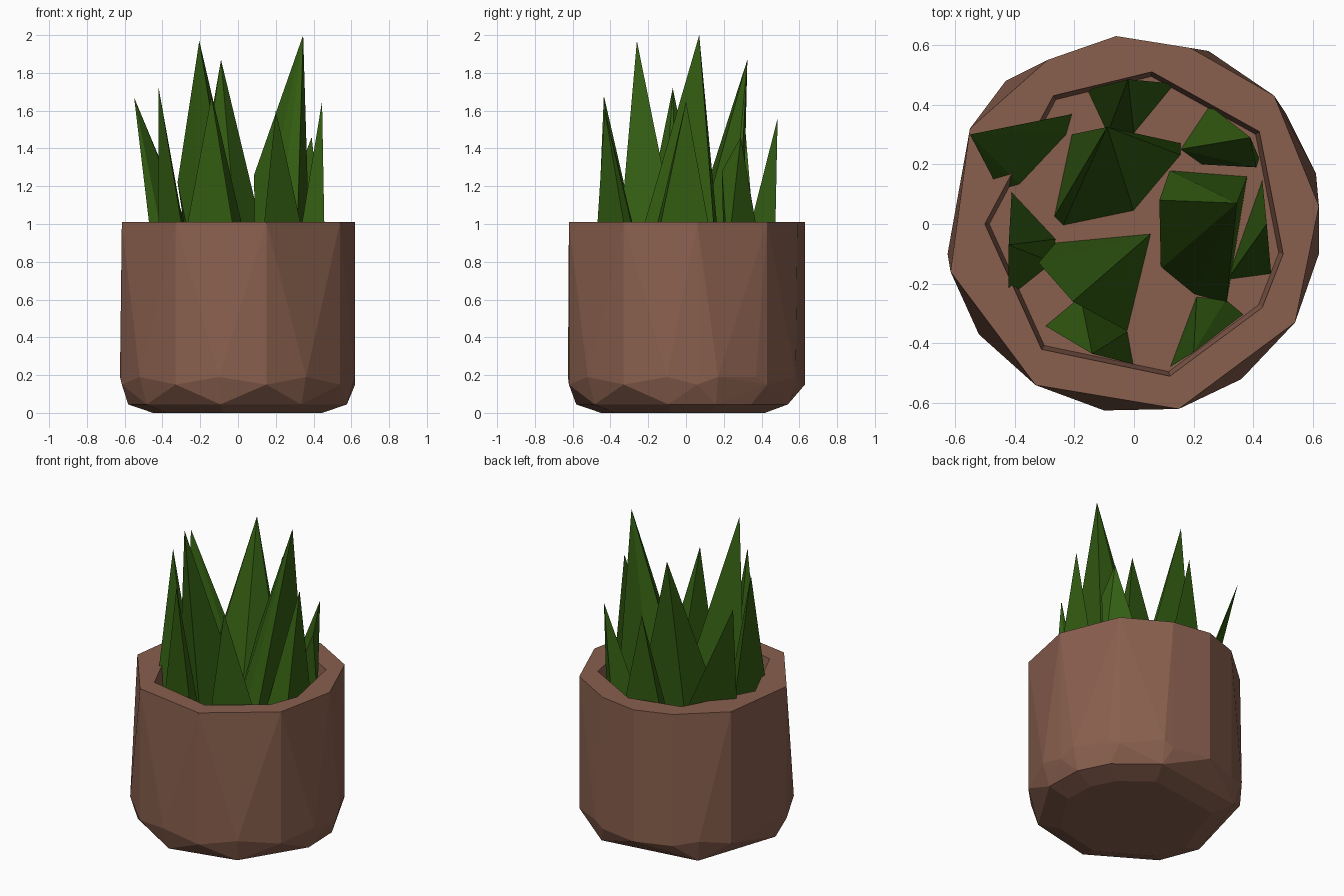
import bpy, bmesh
from mathutils import Vector

if "Cube" in bpy.data.objects:
    bpy.data.objects.remove(bpy.data.objects["Cube"])


def make_material(name, rgb):
    mat = bpy.data.materials.new(name)
    mat.use_nodes = True
    mat.diffuse_color = (*rgb, 1)
    mat.node_tree.nodes["Principled BSDF"].inputs["Base Color"].default_value = (*rgb, 1)
    return mat


clay = make_material("clay brown", (0.25, 0.115, 0.076))
green = make_material("leaf green", (0.033, 0.11, 0.006))


def finish(bm, name, mat):
    bmesh.ops.recalc_face_normals(bm, faces=bm.faces)
    mesh = bpy.data.meshes.new(name)
    bm.to_mesh(mesh)
    bm.free()
    mesh.materials.append(mat)
    obj = bpy.data.objects.new(name, mesh)
    bpy.context.collection.objects.link(obj)
    return obj


def hull(points):
    bm = bmesh.new()
    for p in points:
        bm.verts.new(p)
    result = bmesh.ops.convex_hull(bm, input=bm.verts)
    spare = {v for v in result["geom_interior"] + result["geom_unused"]
             if isinstance(v, bmesh.types.BMVert)}
    bmesh.ops.delete(bm, geom=list(spare), context="VERTS")
    return bm


def at(outline, z, scale=1):
    return [Vector((x * scale, y * scale, z)) for x, y in outline]


# Pot: faceted outer shell with a chamfered foot
RIM, FLOOR = 1.01, 0.85
rim = [(-.06, .63), (.19, .59), (.47, .43), (.62, .06), (.54, -.33),
       (.15, -.62), (-.33, -.54), (-.615, -.16), (-.55, .32), (-.29, .55)]
belly = [(.25, .58), (.51, .37), (.61, .17), (.62, -.1), (.36, -.52),
         (-.1, -.625), (-.52, -.37), (-.625, -.1), (-.43, .48)]
mouth = [(.06, .51), (.42, .31), (.5, -.1), (.43, -.28), (.12, -.51),
         (-.31, -.42), (-.5, 0), (-.27, .43)]
bm = hull(at(rim, RIM) + at(rim, .15) + at(belly, .19)
          + at(belly, .045, .93) + at(belly, 0, .72))
lid = [f for f in bm.faces if all(v.co.z > RIM - .001 for v in f.verts)]
bmesh.ops.delete(bm, geom=lid, context="FACES")
edge_loop = [e for e in bm.edges if e.is_boundary]

# Pot: flat rim, inner wall and soil floor
top = [bm.verts.new(p) for p in at(mouth, RIM)]
low = [bm.verts.new(p) for p in at(mouth, FLOOR, .97)]
n = len(top)
inner_loop = [bm.edges.new((top[i], top[(i + 1) % n])) for i in range(n)]
bmesh.ops.triangle_fill(bm, edges=edge_loop + inner_loop, use_beauty=True)
for i in range(n):
    j = (i + 1) % n
    bm.faces.new((top[i], top[j], low[j], low[i]))
bm.faces.new(low)
finish(bm, "pot", clay)

# Leaves: tip, outline on the soil, and an optional shoulder point
leaves = {
    "back_centre_leaf": ((-.09, .325, 1.87),
                         [(-.27, .02), (-.24, -.01), (0, .04), (.16, .23), (.16, .27), (-.21, .3)], []),
    "front_centre_leaf": ((-.205, -.26, 1.97),
                          [(-.26, -.06), (.06, -.03), (-.02, -.36), (-.24, -.18)], [(-.32, -.13, 1.22)]),
    "right_tall_leaf": ((.345, .07, 2),
                        [(.12, .18), (.38, .16), (.31, -.27), (.2, -.24), (.09, -.15)], [(.085, .08, 1.26)]),
    "back_left_leaf": ((-.55, .3, 1.67), [(-.45, .11), (-.38, .13), (-.2, .37), (-.22, .3)], []),
    "left_leaf": ((-.42, -.07, 1.72), [(-.41, .11), (-.26, -.05), (-.27, -.13), (-.42, -.25)], []),
    "front_left_leaf": ((-.14, -.435, 1.68), [(-.3, -.34), (0, -.47), (-.02, -.36), (-.18, -.24)], []),
    "front_right_leaf": ((.2, -.43, 1.6), [(.12, -.48), (.37, -.3), (.31, -.25), (.21, -.24)], []),
    "right_leaf": ((.445, 0, 1.65), [(.43, .15), (.46, -.17), (.31, -.19)], []),
    "back_right_leaf": ((.39, .29, 1.46),
                        [(.25, .4), (.15, .25), (.22, .2), (.42, .22)], [(.41, .19, 1.28)]),
    "back_leaf": ((-.02, .485, 1.56), [(-.16, .45), (.14, .47), (0, .3), (-.09, .3)], []),
}
for name, (tip, base, shoulder) in leaves.items():
    finish(hull(at(base, FLOOR - .02) + shoulder + [tip]), name, green)
